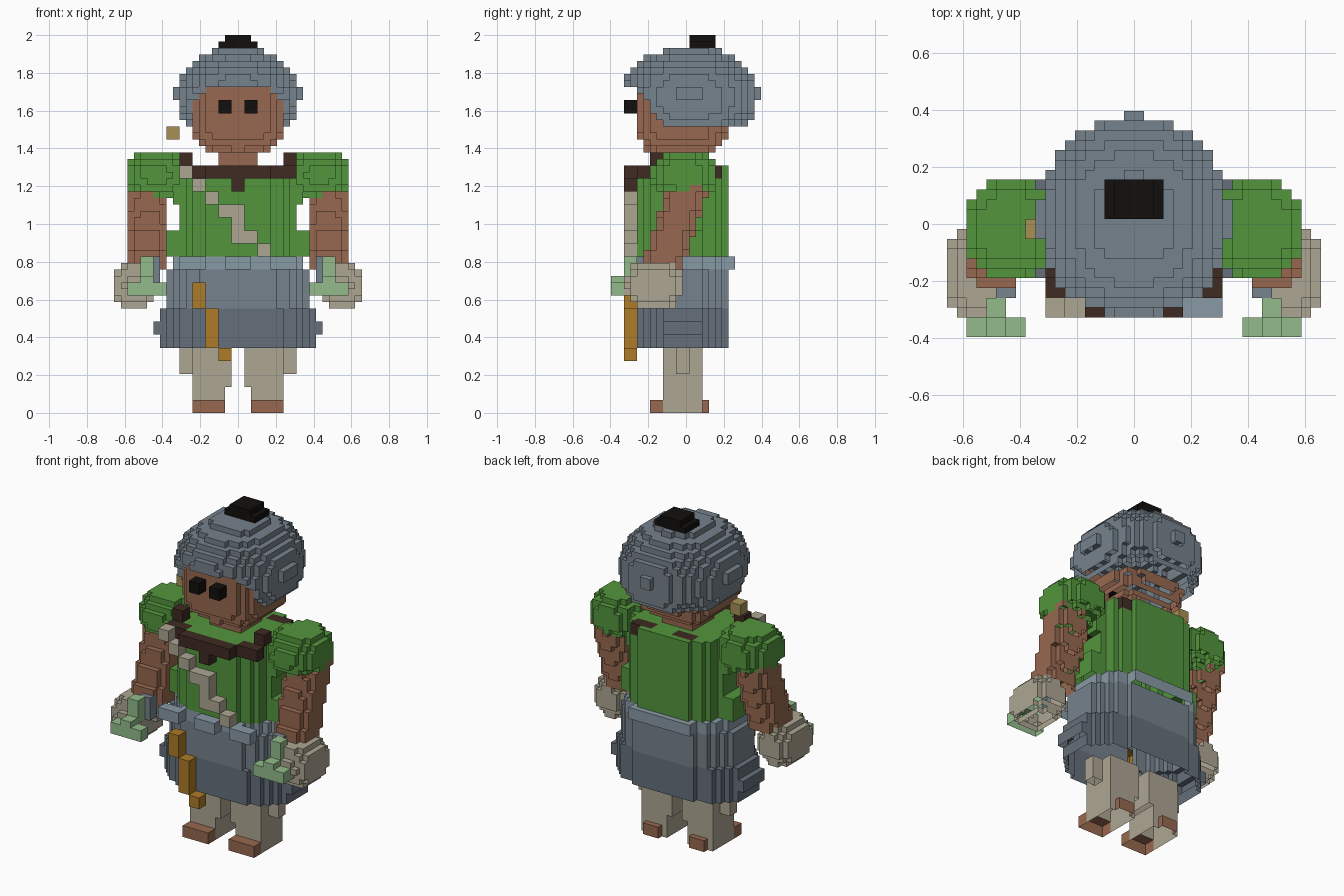
import bpy, bmesh, math

if "Cube" in bpy.data.objects:
    bpy.data.objects.remove(bpy.data.objects["Cube"])

H = 2 / 58          # voxel size
Y0 = H / 2          # grid offset in y

def material(name, rgb):
    m = bpy.data.materials.new(name)
    m.diffuse_color = (*rgb, 1)
    m.use_nodes = True
    m.node_tree.nodes["Principled BSDF"].inputs["Base Color"].default_value = m.diffuse_color
    return m

STEEL = material("steel_blue", (0.18, 0.225, 0.265))
DARK = material("dark_steel", (0.13, 0.16, 0.195))
BELT = material("light_steel", (0.25, 0.32, 0.38))
GREEN = material("green", (0.085, 0.3, 0.045))
SKIN = material("skin", (0.31, 0.14, 0.08))
BROWN = material("dark_brown", (0.05, 0.023, 0.016))
TAN = material("beige", (0.42, 0.38, 0.29))
GOLD = material("gold", (0.42, 0.2, 0.02))
BRASS = material("brass", (0.38, 0.28, 0.09))
MINT = material("mint", (0.29, 0.5, 0.26))
BLACK = material("black", (0.006, 0.005, 0.004))

# shape tests used to fill voxels
def blob(c, r, p=2.0):
    return lambda *q: sum((abs(q[i] - c[i]) / r[i]) ** p for i in range(3)) <= 1

def box(x0, x1, y0, y1, z0, z1):
    return lambda x, y, z: x0 < x < x1 and y0 < y < y1 and z0 < z < z1

def drum(rx, y0, y1, z0, z1, p=4):
    yc, ry = (y0 + y1) / 2, (y1 - y0) / 2
    return lambda x, y, z: z0 < z < z1 and abs(x / rx) ** p + abs((y - yc) / ry) ** p <= 1

def limb(a, b, r):
    def test(x, y, z):
        t = min(1, max(0, (z - a[2]) / (b[2] - a[2])))
        cx, cy = (a[i] + (b[i] - a[i]) * t for i in (0, 1))
        return b[2] < z < a[2] and abs((x - cx) / r) ** 2.2 + abs((y - cy) / r) ** 2.2 <= 1
    return test

DIRS = [(d if a == 0 else 0, d if a == 1 else 0, d if a == 2 else 0)
        for a in range(3) for d in (-1, 1)]
taken, parts = set(), []

def voxels(name, mat, shapes, mirror=False, cut=None):
    """Claim the free grid cells where any shape test is true."""
    cells = set()
    for i in range(-20, 20):
        for j in range(-13, 13):
            for k in range(58):
                x = (i + .5) * H
                q = (abs(x) if mirror else x, (j + .5) * H + Y0, (k + .5) * H)
                if (i, j, k) not in taken and any(s(*q) for s in shapes) and not (cut and cut(*q)):
                    cells.add((i, j, k))
    taken.update(cells)
    parts.append((name, mat, cells))

def skin(name, mat, cells):
    """Mesh the outer faces of a part, open underneath."""
    bm, cache = bmesh.new(), {}
    def vert(g):
        if g not in cache:
            cache[g] = bm.verts.new((g[0] * H, g[1] * H + Y0, g[2] * H))
        return cache[g]
    for c in sorted(cells):
        for d in DIRS:
            if d == (0, 0, -1) or tuple(c[n] + d[n] for n in range(3)) in taken:
                continue
            a = next(n for n in range(3) if d[n])
            u, v = (a + 1) % 3, (a + 2) % 3
            loop = []
            for du, dv in ((0, 0), (1, 0), (1, 1), (0, 1)):
                g = list(c)
                g[a] += d[a] > 0
                g[u] += du
                g[v] += dv
                loop.append(vert(tuple(g)))
            bm.faces.new(loop if d[a] > 0 else loop[::-1])
    me = bpy.data.meshes.new(name)
    bm.to_mesh(me)
    bm.free()
    me.materials.append(mat)
    bpy.context.collection.objects.link(bpy.data.objects.new(name, me))

# head, cap and face
voxels("head", SKIN, [blob((0, -.02, 1.61), (.25, .25, .25), 3.2)])
voxels("neck", SKIN, [box(-.1, .1, -.12, .09, 1.31, 1.39)])
voxels("cap", STEEL, [blob((0, .02, 1.67), (.328, .36, .266), 2.15),
                      box(-.35, .35, -.05, .09, 1.65, 1.73),
                      box(-.08, .08, -.33, -.2, 1.73, 1.8),
                      box(-.04, .04, .3, .4, 1.65, 1.73)],
       cut=lambda x, y, z: z < 1.515 or (z < 1.73 and y < -.26 + (1.73 - z) * .67))
voxels("cap_button", BLACK, [box(-.11, .11, .02, .155, 1.93, 1.97),
                             box(-.07, .07, .02, .155, 1.96, 2.01)])
voxels("eyes", BLACK, [box(.035, .105, -.33, -.26, 1.585, 1.66)], True)
voxels("earring", BRASS, [box(-.38, -.31, -.05, .02, 1.45, 1.52)])

# collar, shoulder strap and shirt
voxels("collar", BROWN, [
    box(.1, .24, .12, .19, 1.245, 1.31), box(-.17, -.03, .12, .19, 1.245, 1.31),
    box(-.175, .175, -.33, -.26, 1.245, 1.31),
    box(-.035, .035, -.33, -.26, 1.17, 1.245),
    box(.17, .31, -.26, -.19, 1.245, 1.31),
    box(-.31, -.17, -.26, -.19, 1.245, 1.31),
    box(.24, .31, -.19, -.12, 1.31, 1.38),
    box(-.31, -.24, -.19, -.12, 1.31, 1.38)])
steps = [(-.31, -.24, 1.24), (-.24, -.17, 1.17), (-.17, -.1, 1.1), (-.1, .035, 1.035),
         (-.035, .035, .965), (-.035, .105, .895), (.1, .175, .83)]
voxels("shoulder_strap", TAN, [box(a, b, -.33, -.26, z, z + .07) for a, b, z in steps])
voxels("shirt", GREEN, [drum(.318, -.272, .235, .83, 1.31, 2.25),
                        box(-.38, .38, -.12, .09, .83, .97),
                        box(-.35, .35, -.12, .09, 1.1, 1.31)])

# arms
voxels("sleeves", GREEN, [blob((.435, -.01, 1.265), (.165, .177, .126), 2.2)], True)
voxels("hand_trim", MINT, [box(.38, .6, -.395, -.33, .62, .69),
                           box(.45, .52, -.395, -.33, .69, .73),
                           box(.45, .52, -.33, -.26, .69, .83)], True)
voxels("cuffs", STEEL, [box(.41, .48, -.26, -.19, .69, .83)], True)
voxels("hands", TAN, [blob((.55, -.17, .675), (.12, .155, .135), 2.2)], True)
voxels("arms", SKIN, [limb((.475, .01, 1.2), (.485, -.14, .75), .11)], True)

# belt, skirt and hanging sash
voxels("sash", GOLD, [box(-.24, -.17, -.33, -.26, .55, .69),
                      box(-.17, -.1, -.33, -.26, .345, .55),
                      box(-.1, -.035, -.33, -.26, .275, .345)])
voxels("belt", BELT, [drum(.34, -.272, .25, .76, .83, 2.4),
                      box(-.07, .07, -.33, -.26, .76, .83),
                      box(.17, .31, -.33, -.26, .76, .83),
                      box(-.31, -.17, -.33, -.26, .76, .83),
                      box(-.2, .2, .19, .26, .76, .83)])
voxels("skirt", STEEL, [drum(.35, -.27, .232, .69, .77, 2.3),
                        drum(.385, -.272, .235, .55, .76, 2.3)])
voxels("skirt_hem", DARK, [drum(.418, -.272, .235, .345, .56, 2.3),
                           box(-.45, .45, -.12, .09, .41, .485)])

# shoes and legs
voxels("shoes", SKIN, [box(.07, .24, -.19, -.12, 0, .07),
                       box(.1, .2, .09, .125, 0, .07)], True)
voxels("legs", TAN, [box(.035, .24, -.12, .09, .14, .345),
                     box(.07, .24, -.12, .09, 0, .14),
                     box(.24, .31, -.05, .02, .2, .345)], True)

for part in parts:
    skin(*part)
